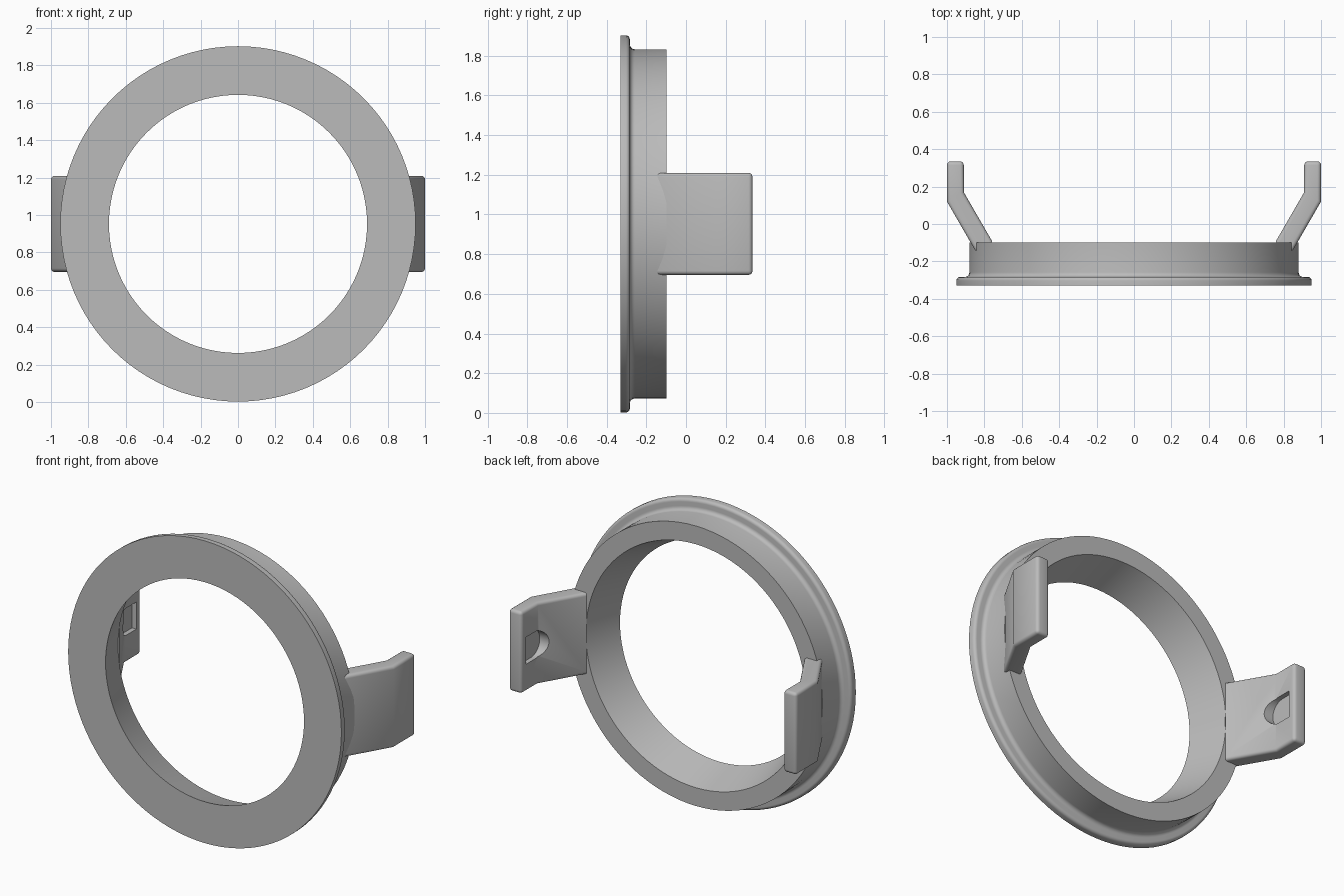
import bpy, bmesh
from math import pi, sin, cos, radians
from mathutils import Matrix, Vector

if "Cube" in bpy.data.objects:
    bpy.data.objects.remove(bpy.data.objects["Cube"])

CENTRE_Z = 0.9525

grey = bpy.data.materials.new("plain_grey")
grey.use_nodes = True
colour = (0.5, 0.5, 0.5, 1)
grey.diffuse_color = colour
grey.node_tree.nodes["Principled BSDF"].inputs["Base Color"].default_value = colour


def make_object(name, bm):
    bmesh.ops.recalc_face_normals(bm, faces=bm.faces[:])
    mesh = bpy.data.meshes.new(name)
    bm.to_mesh(mesh)
    bm.free()
    mesh.materials.append(grey)
    obj = bpy.data.objects.new(name, mesh)
    bpy.context.collection.objects.link(obj)
    return obj


def activate(obj):
    bpy.ops.object.select_all(action='DESELECT')
    obj.select_set(True)
    bpy.context.view_layer.objects.active = obj


def smooth(obj):
    activate(obj)
    bpy.ops.object.shade_smooth_by_angle(angle=radians(35))


def arc(cx, cy, r, start, end, steps):
    angles = [radians(start + (end - start) * i / steps) for i in range(steps + 1)]
    return [(cx + r * cos(a), cy + r * sin(a)) for a in angles]


def prism(outline, z0, z1):
    """Extrude an xy outline from z0 to z1."""
    bm = bmesh.new()
    face = bm.faces.new([bm.verts.new((x, y, z0)) for x, y in outline])
    new = bmesh.ops.extrude_face_region(bm, geom=[face])["geom"]
    bmesh.ops.translate(bm, vec=(0, 0, z1 - z0),
                        verts=[v for v in new if isinstance(v, bmesh.types.BMVert)])
    bmesh.ops.recalc_face_normals(bm, faces=bm.faces[:])
    return bm


# Flanged ring: (radius, y) profile turned about the y axis
profile = [(0.69, -0.33), (0.95, -0.33)]
profile += arc(0.93, -0.303, 0.02, 0, 90, 5)
profile += arc(0.905, -0.258, 0.025, 270, 180, 5)
profile += [(0.88, -0.098), (0.765, -0.098)]

bm = bmesh.new()
ring = [bm.verts.new((r, y, 0)) for r, y in profile]
edges = [bm.edges.new((a, b)) for a, b in zip(ring, ring[1:] + ring[:1])]
bmesh.ops.spin(bm, geom=ring + edges, cent=(0, 0, 0), axis=(0, 1, 0),
               angle=2 * pi, steps=96, use_merge=True)
bmesh.ops.remove_doubles(bm, verts=bm.verts[:], dist=0.0001)
bmesh.ops.translate(bm, vec=(0, 0, CENTRE_Z), verts=bm.verts[:])
smooth(make_object("flanged_ring", bm))


# Bent clip arms, each with a blind D-shaped pocket on the inner side
ARM = [(0.91, 0.335), (1.0, 0.335), (1.0, 0.12), (0.84, -0.157),
       (0.80, -0.157), (0.758, -0.093), (0.91, 0.17)]
POCKET = [(0.29, 0.085)] + arc(0.195, 0, 0.085, 90, 270, 16) + [(0.29, -0.085)]


def make_arm(name, side):
    bm = prism([(side * x, y) for x, y in ARM], CENTRE_Z - 0.257, CENTRE_Z + 0.257)
    rounded = []
    for e in bm.edges:
        a, b = (v.co for v in e.verts)
        upright = abs(a.z - b.z) > 0.1
        if (upright and a.y > 0.3) or (not upright and max(a.y, b.y) > 0):
            rounded.append(e)
    bmesh.ops.bevel(bm, geom=rounded, offset=0.02, segments=4, profile=0.5,
                    affect='EDGES')
    arm = make_object(name, bm)

    # Pocket cutter, drawn in the yz plane and pushed along x
    cut = prism(POCKET, 0.70, 0.94)
    for v in cut.verts:
        y, z, x = v.co
        v.co = Vector((side * x, y, z + CENTRE_Z))
    cutter = make_object("pocket_cutter", cut)
    cutter.hide_render = True
    mod = arm.modifiers.new("pocket", 'BOOLEAN')
    mod.operation = 'DIFFERENCE'
    mod.solver = 'EXACT'
    mod.object = cutter
    activate(arm)
    bpy.ops.object.modifier_apply(modifier=mod.name)
    bpy.data.objects.remove(cutter)
    smooth(arm)


make_arm("left_clip_arm", 1)
make_arm("right_clip_arm", -1)
